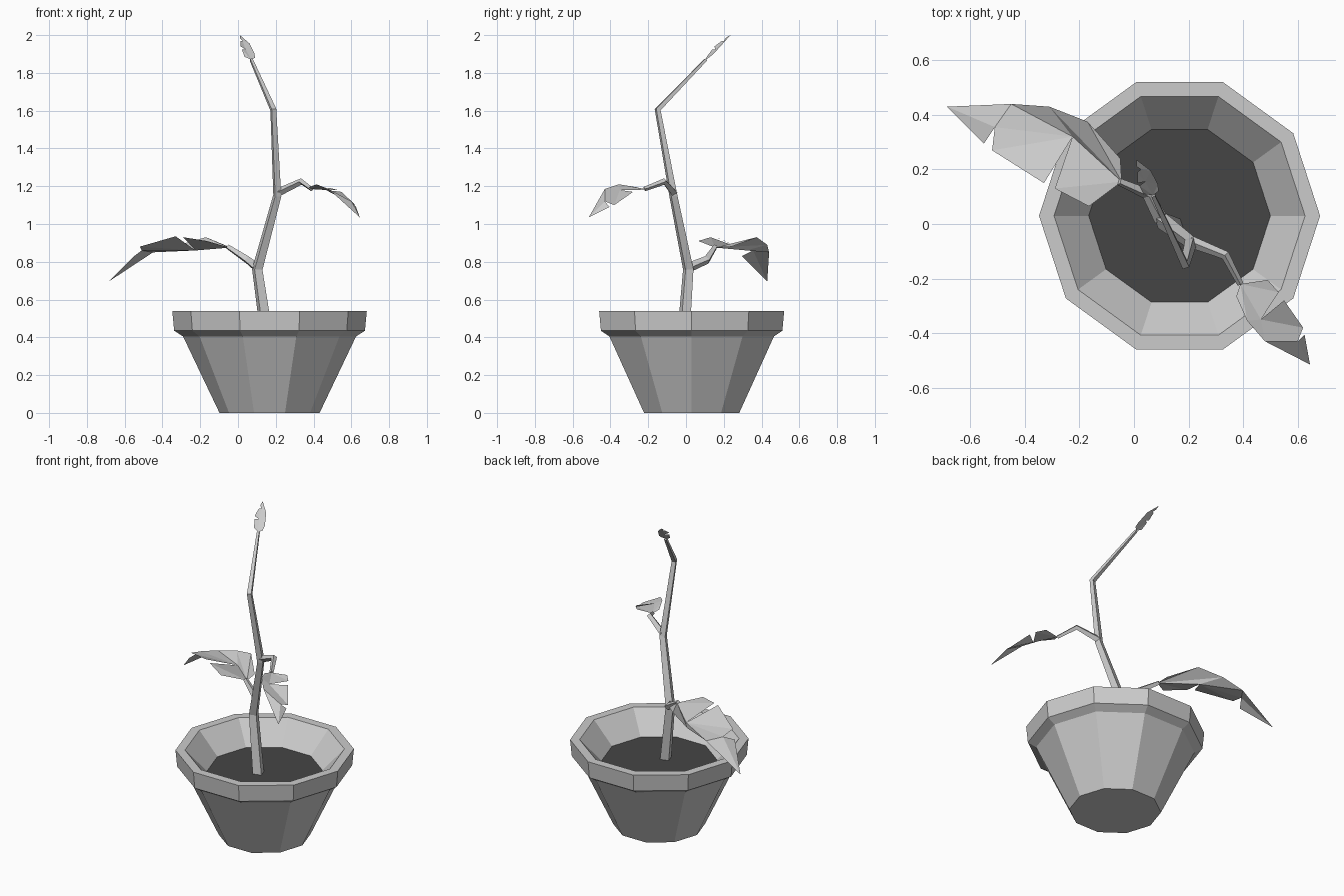
import bpy, bmesh, math
from mathutils import Vector

if "Cube" in bpy.data.objects:
    bpy.data.objects.remove(bpy.data.objects["Cube"])


def material(name, v):
    m = bpy.data.materials.new(name)
    m.diffuse_color = (v, v, v, 1)
    m.use_nodes = True
    m.node_tree.nodes["Principled BSDF"].inputs["Base Color"].default_value = m.diffuse_color
    return m


GREY = material("light grey", 0.6)
DARK = material("dark soil grey", 0.06)


def add_mesh(name, bm, mat):
    me = bpy.data.meshes.new(name)
    bm.to_mesh(me)
    bm.free()
    me.materials.append(mat)
    ob = bpy.data.objects.new(name, me)
    bpy.context.collection.objects.link(ob)
    return ob


CX, CY, SIDES = 0.167, 0.03, 10


def ring(bm, r, z):
    return [bm.verts.new((CX + r * math.cos(i * math.tau / SIDES),
                          CY + r * math.sin(i * math.tau / SIDES), z)) for i in range(SIDES)]


# Pot: ten-sided turned profile, outside up, over the rim and down inside
bm = bmesh.new()
profile = [(0.265, 0), (0.458, 0.405), (0.505, 0.435), (0.515, 0.54), (0.46, 0.54), (0.333, 0.405)]
rings = [ring(bm, r, z) for r, z in profile]
bm.faces.new(rings[0][::-1])
for a, b in zip(rings, rings[1:]):
    for i in range(SIDES):
        j = (i + 1) % SIDES
        bm.faces.new((a[i], a[j], b[j], b[i]))
add_mesh("pot", bm, GREY)

# Soil
bm = bmesh.new()
bm.faces.new(ring(bm, 0.333, 0.405))
add_mesh("soil", bm, DARK)


# Stems: tapering four-sided tubes
def stem(name, pts):
    cu = bpy.data.curves.new(name, 'CURVE')
    cu.dimensions = '3D'
    cu.bevel_depth = 1.0
    cu.bevel_resolution = 0
    cu.use_fill_caps = True
    sp = cu.splines.new('POLY')
    sp.points.add(len(pts) - 1)
    for p, (x, y, z, r) in zip(sp.points, pts):
        p.co = (x, y, z, 1)
        p.radius = r
    sp.use_smooth = False
    cu.materials.append(GREY)
    ob = bpy.data.objects.new(name, cu)
    bpy.context.collection.objects.link(ob)
    bpy.ops.object.select_all(action='DESELECT')
    ob.select_set(True)
    bpy.context.view_layer.objects.active = ob
    bpy.ops.object.convert(target='MESH')


stem("main_stem", [(0.155, -0.015, 0.39, 0.037), (0.102, 0.012, 0.76, 0.031), (0.208, -0.067, 1.15, 0.024),
                   (0.187, -0.15, 1.605, 0.018), (0.07, 0.105, 1.87, 0.01)])
stem("low_branch", [(0.10, 0.015, 0.77, 0.026), (0.05, 0.11, 0.81, 0.022), (-0.055, 0.155, 0.88, 0.014)])
stem("high_branch", [(0.208, -0.065, 1.165, 0.022), (0.335, -0.115, 1.225, 0.017), (0.39, -0.22, 1.185, 0.012)])


# Leaves: a folded blade, one outline strip per midrib segment and side
def leaf(name, rib, *sides):
    bm = bmesh.new()
    for side in sides:
        for i, edge in enumerate(side):
            loop = [rib[i], *edge] + ([rib[i + 1]])
            v = [bm.verts.new(p) for p in loop]
            for k in range(1, len(v) - 1):
                bm.faces.new((v[0], v[k], v[k + 1]))
    bmesh.ops.remove_doubles(bm, verts=bm.verts, dist=0.001)
    for f in bm.faces:          # upper sides face up
        f.normal_update()
        if f.normal.z < 0:
            f.normal_flip()
    add_mesh(name, bm, GREY)


leaf("low_leaf",
     [(-0.045, 0.155, 0.875), (-0.225, 0.32, 0.86), (-0.51, 0.355, 0.86), (-0.685, 0.43, 0.695)],
     [[(-0.165, 0.065, 0.91), (-0.29, 0.13, 0.93)],
      [(-0.33, 0.15, 0.935), (-0.52, 0.27, 0.88)],
      [(-0.55, 0.295, 0.83)]],
     [[(-0.05, 0.24, 0.88), (-0.17, 0.375, 0.93), (-0.31, 0.43, 0.89)],
      [(-0.31, 0.43, 0.89), (-0.45, 0.44, 0.85)],
      [(-0.45, 0.44, 0.85)]])

leaf("high_leaf",
     [(0.39, -0.22, 1.185), (0.465, -0.35, 1.18), (0.60, -0.43, 1.12), (0.645, -0.515, 1.035)],
     [[(0.49, -0.205, 1.19), (0.53, -0.25, 1.18)],
      [(0.55, -0.28, 1.17), (0.62, -0.38, 1.10)],
      [(0.625, -0.405, 1.09)]],
     [[(0.375, -0.265, 1.195), (0.415, -0.355, 1.21)],
      [(0.415, -0.355, 1.21), (0.48, -0.43, 1.185)],
      [(0.48, -0.43, 1.185)]])

leaf("top_leaf",
     [(0.07, 0.105, 1.87), (0.04, 0.155, 1.925), (0.025, 0.2, 1.97), (0.01, 0.235, 2.0)],
     [[(0.035, 0.11, 1.885), (0.02, 0.14, 1.925)],
      [(0.013, 0.15, 1.94), (0.012, 0.19, 1.97)],
      [(0.01, 0.21, 1.985)]],
     [[(0.09, 0.12, 1.88), (0.088, 0.145, 1.90)],
      [(0.088, 0.145, 1.90), (0.062, 0.195, 1.955)],
      [(0.062, 0.195, 1.955)]])
